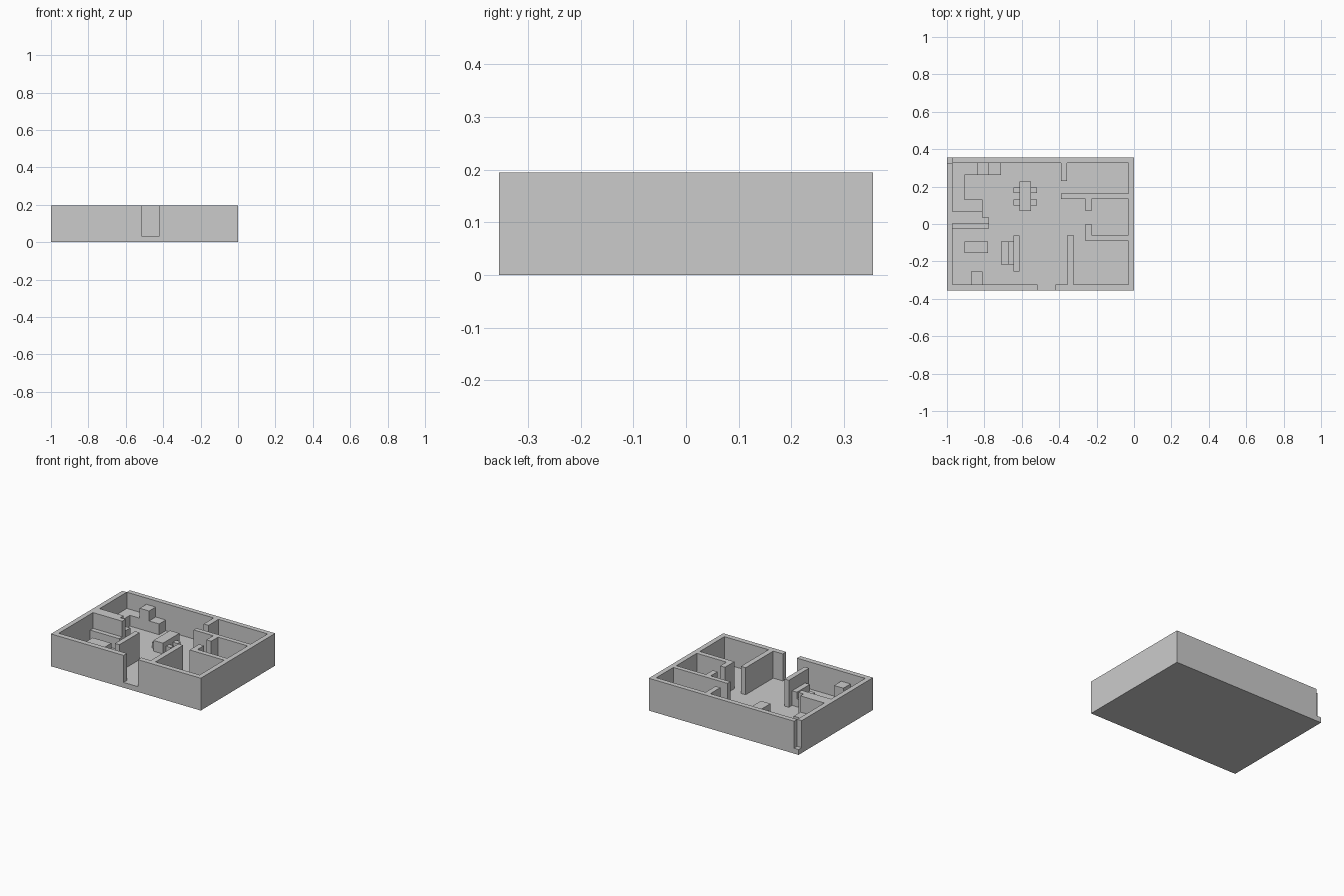
import bpy
import bmesh
from mathutils import Matrix, Vector

FLOOR = 0.032   # top of the floor slab
TOP = 0.195     # top of the walls


def boxes(name, rects, z0, z1):
    """One object made of upright boxes; each rect is x0, x1, y0, y1."""
    bm = bmesh.new()
    for x0, x1, y0, y1 in rects:
        centre = Vector(((x0 + x1) / 2, (y0 + y1) / 2, (z0 + z1) / 2))
        size = Matrix.Diagonal((x1 - x0, y1 - y0, z1 - z0, 1))
        bmesh.ops.create_cube(bm, size=1, matrix=Matrix.Translation(centre) @ size)
    mesh = bpy.data.meshes.new(name)
    bm.to_mesh(mesh)
    bm.free()
    obj = bpy.data.objects.new(name, mesh)
    bpy.context.collection.objects.link(obj)
    return obj


# Floor slab
boxes("floor", [(-1, 0, -0.355, 0.355)], 0, FLOOR)

# Outer walls, with a front doorway and an open back left corner
boxes("outer_walls", [
    (-1, -0.97, -0.355, 0.325),
    (-0.97, 0, 0.325, 0.355),
    (-0.03, 0, -0.355, 0.325),
    (-0.97, -0.515, -0.355, -0.323),
    (-0.42, -0.03, -0.355, -0.323),
], FLOOR, TOP)

# Partitions of the three rooms on the right
boxes("back_room_walls", [
    (-0.39, -0.358, 0.23, 0.325),
    (-0.39, -0.03, 0.135, 0.163),
], FLOOR, TOP)
boxes("middle_room_walls", [
    (-0.26, -0.228, 0.07, 0.135),
    (-0.26, -0.228, -0.06, 0.0),
    (-0.26, -0.03, -0.09, -0.06),
], FLOOR, TOP)
boxes("front_room_wall", [(-0.356, -0.324, -0.323, -0.06)], FLOOR, TOP)

# Partitions around the living area
boxes("kitchen_wall", [(-0.97, -0.775, 0.003, 0.035)], FLOOR, TOP)
boxes("kitchen_inner_wall", [(-0.97, -0.81, 0.035, 0.066)], FLOOR, TOP)
boxes("living_wall", [(-0.643, -0.613, -0.255, -0.062)], FLOOR, TOP)

# Kitchen counter and tall cooker
boxes("kitchen_counter", [
    (-0.97, -0.84, 0.262, 0.325),
    (-0.777, -0.71, 0.262, 0.325),
    (-0.97, -0.905, 0.13, 0.262),
    (-0.97, -0.81, 0.066, 0.13),
], FLOOR, 0.097)
boxes("cooker", [(-0.84, -0.777, 0.262, 0.325)], FLOOR, 0.157)

# Dining table and chairs
boxes("dining_table", [(-0.613, -0.55, 0.07, 0.227)], FLOOR, 0.097)
boxes("dining_chairs", [(x, x + 0.031, y, y + 0.03)
                        for x in (-0.644, -0.55) for y in (0.10, 0.165)], FLOOR, 0.067)

# Living room furniture
boxes("wall_bench", [(-0.97, -0.775, -0.025, 0.003)], FLOOR, 0.1)
boxes("low_table", [(-0.905, -0.78, -0.155, -0.093)], FLOOR, 0.098)
boxes("sofa_seat", [(-0.71, -0.675, -0.217, -0.093)], FLOOR, 0.08)
boxes("sofa_back", [(-0.675, -0.643, -0.217, -0.093)], FLOOR, 0.12)
boxes("cabinet", [(-0.872, -0.81, -0.323, -0.255)], FLOOR, 0.135)
